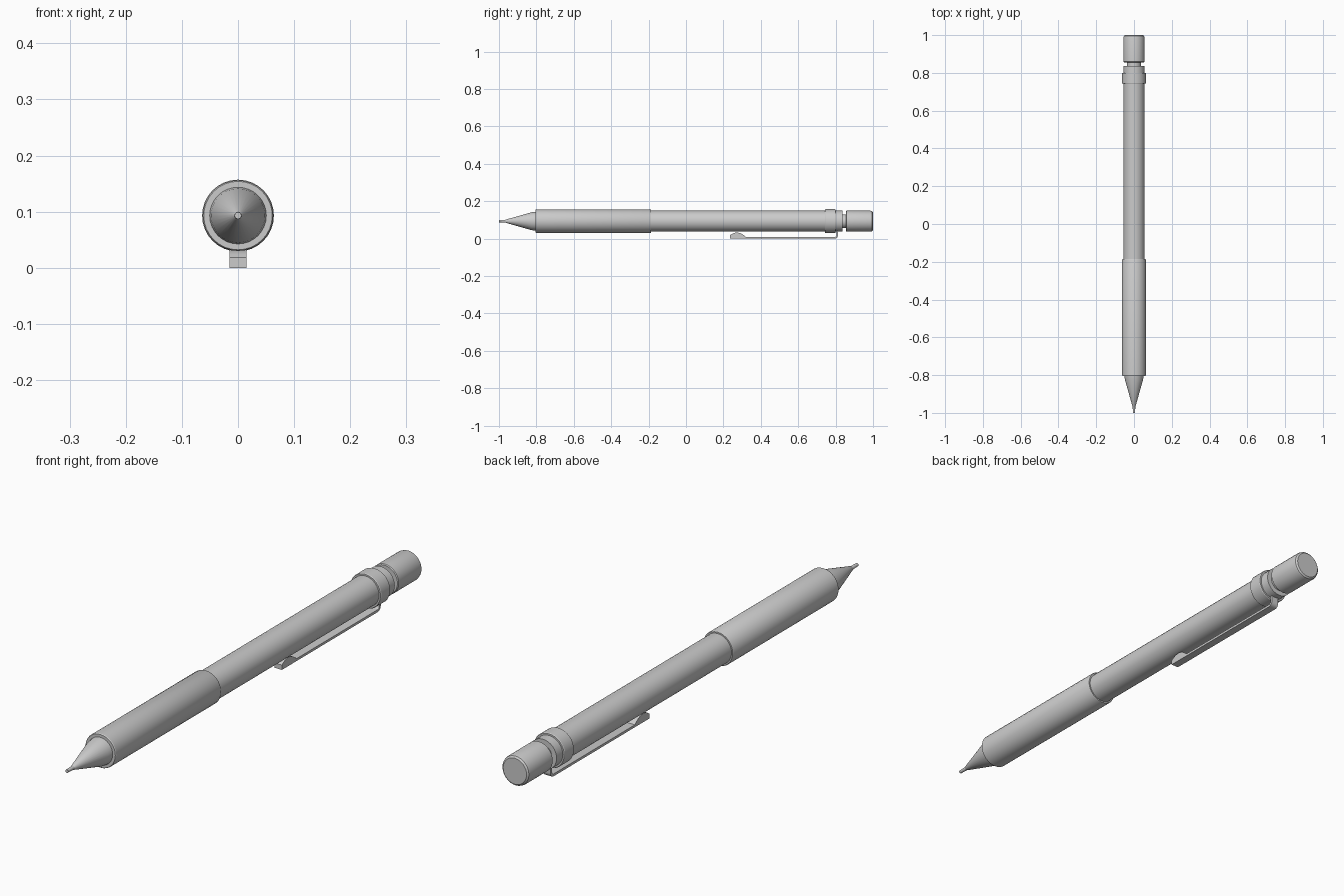
import bpy, bmesh
from math import cos, sin, pi, radians

if "Cube" in bpy.data.objects:
    bpy.data.objects.remove(bpy.data.objects["Cube"])

AXIS_Z = 0.093
SIDES = 32


def finish(name, bm):
    bmesh.ops.recalc_face_normals(bm, faces=bm.faces)
    me = bpy.data.meshes.new(name)
    bm.to_mesh(me)
    bm.free()
    ob = bpy.data.objects.new(name, me)
    bpy.context.collection.objects.link(ob)
    bpy.ops.object.select_all(action='DESELECT')
    ob.select_set(True)
    bpy.context.view_layer.objects.active = ob
    bpy.ops.object.shade_smooth_by_angle(angle=radians(30))
    return ob


def turned(name, profile):
    """Solid of revolution around the pen axis from (y, radius) points."""
    bm = bmesh.new()
    rings = [[bm.verts.new((r * cos(2 * pi * i / SIDES), y, AXIS_Z + r * sin(2 * pi * i / SIDES)))
              for i in range(SIDES)] for y, r in profile]
    for a, b in zip(rings, rings[1:]):
        for i in range(SIDES):
            j = (i + 1) % SIDES
            bm.faces.new((a[i], a[j], b[j], b[i]))
    bm.faces.new(rings[0])
    bm.faces.new(rings[-1])
    return finish(name, bm)


def extruded(name, outline, width):
    """Side outline of (y, z) points extruded across x."""
    bm = bmesh.new()
    face = bm.faces.new([bm.verts.new((-width / 2, y, z)) for y, z in outline])
    ext = bmesh.ops.extrude_face_region(bm, geom=[face])
    verts = [g for g in ext['geom'] if isinstance(g, bmesh.types.BMVert)]
    bmesh.ops.translate(bm, verts=verts, vec=(width, 0, 0))
    return finish(name, bm)


# Tip: lead sleeve, cone and its short collar
turned("tip_cone", [(-1.0, 0.006), (-0.965, 0.007), (-0.962, 0.009),
                    (-0.825, 0.048), (-0.80, 0.051)])

# Grip sleeve and slimmer barrel
turned("grip", [(-0.804, 0.061), (-0.801, 0.063), (-0.19, 0.063), (-0.186, 0.061)])
turned("barrel", [(-0.19, 0.056), (0.836, 0.056)])

# Clip ring, neck and push button
turned("clip_ring", [(0.744, 0.062), (0.747, 0.064), (0.797, 0.064), (0.80, 0.062)])
turned("neck", [(0.83, 0.037), (0.862, 0.037)])
turned("push_button", [(0.856, 0.053), (0.859, 0.056), (0.987, 0.056),
                       (0.995, 0.054), (1.0, 0.048)])

# Clip: flat strip with a rounded bend up into the barrel
bend = [(0.795 + 0.018 * sin(a), 0.018 - 0.018 * cos(a)) for a in [i * pi / 12 for i in range(7)]]
inner = [(0.795 + 0.009 * sin(a), 0.018 - 0.009 * cos(a)) for a in [i * pi / 12 for i in range(6, -1, -1)]]
extruded("clip", [(0.235, 0.0)] + bend + [(0.813, 0.04), (0.804, 0.04)] + inner + [(0.235, 0.009)], 0.03)

# Rounded bump under the free end of the clip
arc = [(0.32 - 0.085 * t, 0.009 + 0.009 * t + 0.074 * t * (1 - t)) for t in [i / 10 for i in range(11)]]
extruded("clip_bump", arc + [(0.235, 0.004), (0.32, 0.004)], 0.03)
